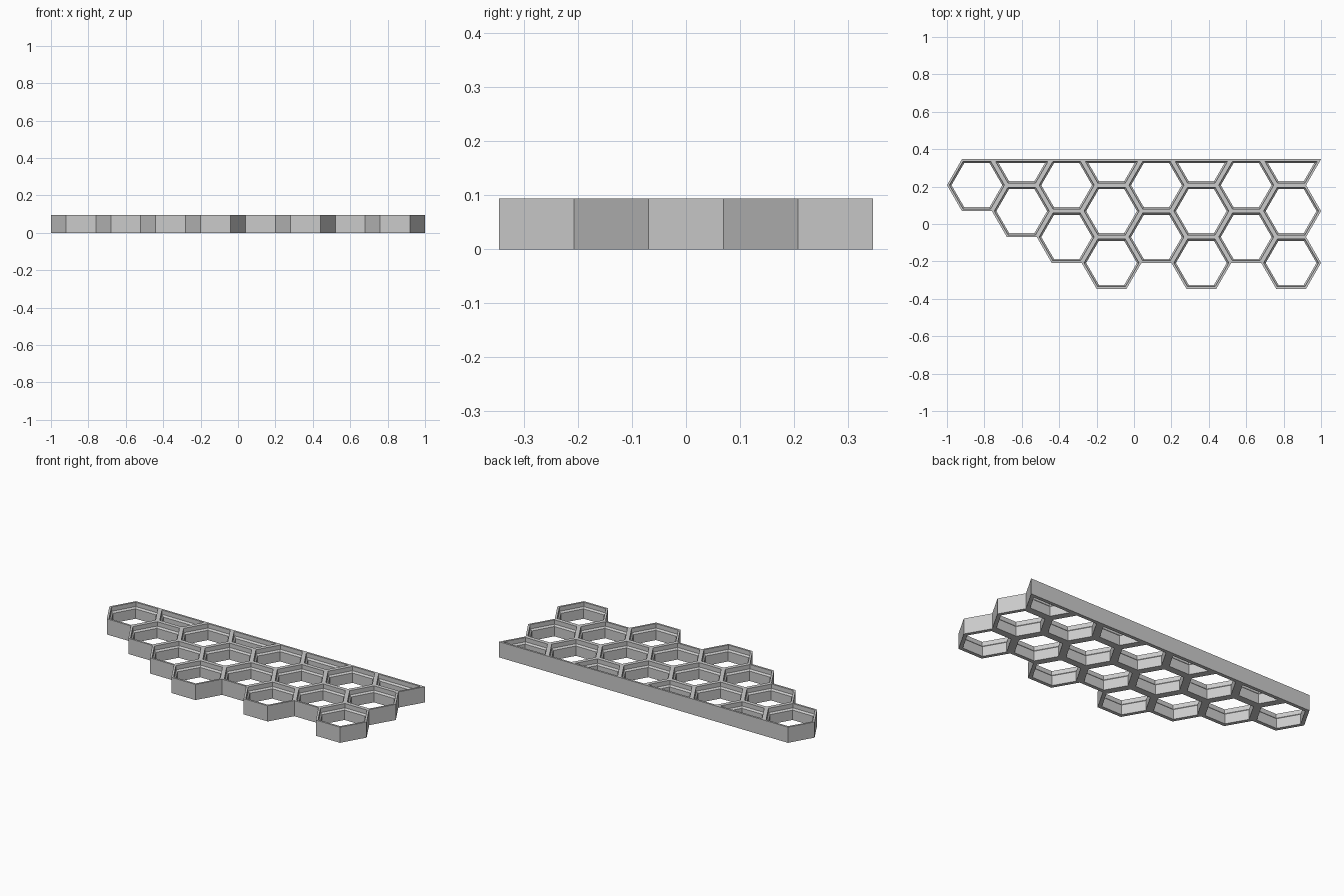
import bpy
import bmesh
import math
from mathutils import Vector

cube = bpy.data.objects.get("Cube")
if cube:
    bpy.data.objects.remove(cube, do_unlink=True)

RADIUS = 0.16
APOTHEM = RADIUS * math.sqrt(3) / 2
HEIGHT = 0.094
THICK, THIN = 0.021, 0.0117       # lower wall and upper rim thickness
LEDGE_LOW, LEDGE_HIGH = 0.059, 0.068


def hexagon(cx, cy, steps=range(6)):
    return [Vector((cx + RADIUS * math.cos(i * math.pi / 3),
                    cy + RADIUS * math.sin(i * math.pi / 3))) for i in steps]


def inset(points, distance):
    """Move every side of a counter-clockwise outline inward, with mitred corners."""
    result = []
    for i, p in enumerate(points):
        a = (p - points[i - 1]).normalized()
        b = (points[(i + 1) % len(points)] - p).normalized()
        na, nb = Vector((-a.y, a.x)), Vector((-b.y, b.x))
        result.append(p + (na + nb) * distance / (1 + na.dot(nb)))
    return result


def side_key(p, q):
    m = (p + q) / 2
    return round(m.x * 200), round(m.y * 200)


# Cell layout: staggered columns, closed off by half cells along the back
cells = []
full_cells = [1, 1, 2, 2, 2, 2, 2, 2]
for col, count in enumerate(full_cells):
    x = -0.84 + 0.24 * col
    top = 1.5 if col % 2 == 0 else 0.5
    for row in range(count):
        cells.append(hexagon(x, (top - 2 * row) * APOTHEM))
    if col % 2:
        cells.append(hexagon(x, 2.5 * APOTHEM, [3, 4, 5, 6]))

# Sides used by two cells are inside the panel and need no outer face
uses = {}
for cell in cells:
    for i, p in enumerate(cell):
        key = side_key(cell[i - 1], p)
        uses[key] = uses.get(key, 0) + 1

# Each cell wall is a stepped cross-section swept round the outline
bm = bmesh.new()
profile = [(0, 0), (THICK, 0), (THICK, LEDGE_LOW), (THIN, LEDGE_HIGH),
           (THIN, HEIGHT), (0, HEIGHT)]
for cell in cells:
    rings = [[bm.verts.new((p.x, p.y, z)) for p in inset(cell, d)] for d, z in profile]
    for i in range(len(cell)):
        for k, ring in enumerate(rings):
            after = rings[(k + 1) % len(rings)]
            is_outer = k == len(rings) - 1
            if is_outer and uses[side_key(cell[i - 1], cell[i])] > 1:
                continue
            bm.faces.new((ring[i - 1], ring[i], after[i], after[i - 1]))
bmesh.ops.remove_doubles(bm, verts=bm.verts[:], dist=0.0005)
bmesh.ops.recalc_face_normals(bm, faces=bm.faces[:])

mesh = bpy.data.meshes.new("honeycomb_panel")
bm.to_mesh(mesh)
bm.free()
panel = bpy.data.objects.new("honeycomb_panel", mesh)
bpy.context.collection.objects.link(panel)

# Plain grey finish
grey = bpy.data.materials.new("light_grey")
grey.use_nodes = True
colour = (0.6, 0.6, 0.6, 1)
grey.diffuse_color = colour
for node in grey.node_tree.nodes:
    if node.type == "BSDF_PRINCIPLED":
        node.inputs["Base Color"].default_value = colour
mesh.materials.append(grey)
